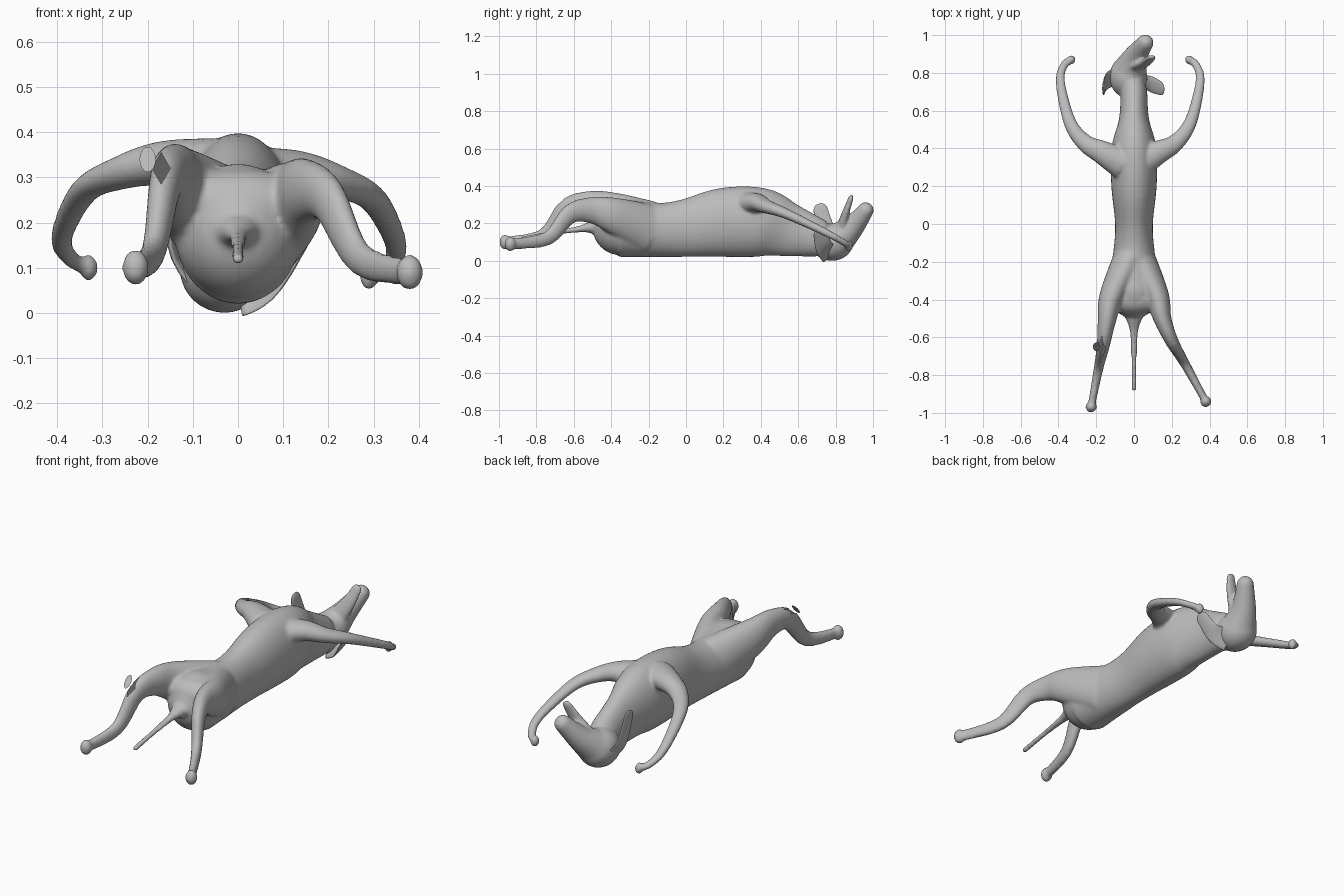
import bpy, bmesh, math
from mathutils import Vector, Matrix

default_cube = bpy.data.objects.get("Cube")
if default_cube:
    bpy.data.objects.remove(default_cube)

colour = (0.5, 0.5, 0.5, 1)
grey = bpy.data.materials.new("plain grey")
grey.use_nodes = True
grey.diffuse_color = colour
grey.node_tree.nodes["Principled BSDF"].inputs["Base Color"].default_value = colour


def spline(keys, steps=5):
    """Smooth interpolation through every key row, ending in a rounded tip."""
    rows = [Vector(key) for key in keys]
    last = len(rows) - 1
    result = []
    for i in range(last):
        start, end = rows[i], rows[i + 1]
        before, after = rows[max(i - 1, 0)], rows[min(i + 2, last)]
        leave, arrive = (end - before) / 2, (after - start) / 2
        for step in range(steps):
            t = step / steps
            ease = t * t * (3 - 2 * t)
            result.append(start.lerp(end, ease) + leave * t * (1 - t) ** 2 - arrive * t * t * (1 - t))
    along = (rows[last] - result[-1]).to_3d().normalized()
    for step in range(steps):
        angle = math.pi / 2 * step / steps
        centre = rows[last].to_3d() + along * rows[last][3] * math.sin(angle)
        result.append(Vector((*centre, *(radius * math.cos(angle) for radius in rows[last][3:]))))
    return result


def loft(bm, keys, hint=(0, 0, 1), sides=32):
    """Closed skin of ellipses; each key is a centre, a side radius and a hint radius."""
    rows = spline(keys)
    centres = [row.to_3d() for row in rows]
    rings = []
    for i, row in enumerate(rows):
        ahead = centres[min(i + 1, len(rows) - 1)]
        behind = centres[max(i - 1, 0)]
        along = (ahead - behind).normalized()
        side = Vector(hint).cross(along).normalized()
        up = along.cross(side)
        ring = []
        for k in range(sides):
            angle = math.tau * k / sides
            offset = side * math.cos(angle) * row[3] + up * math.sin(angle) * row[4]
            ring.append(bm.verts.new(centres[i] + offset))
        rings.append(ring)
    for ring, following in zip(rings, rings[1:]):
        for k in range(sides):
            bm.faces.new((ring[k - 1], ring[k], following[k], following[k - 1]))
    bm.faces.new(rings[0])
    bm.faces.new(rings[-1])


def taper(bm, path, thick, decay, thin, depth=1, hint=(0, 0, 1)):
    """Loft whose width shrinks by a fixed ratio at every point of the path."""
    widths = [max(thick * decay ** i, thin) for i in range(len(path))]
    loft(bm, [(*point, width, width * depth) for point, width in zip(path, widths)], hint)


def ball(bm, centre, size):
    place = Matrix.Translation(centre) @ Matrix.Diagonal((*size, 1))
    bmesh.ops.create_uvsphere(bm, u_segments=32, v_segments=20, radius=1, matrix=place)


def finish(name, bm):
    bmesh.ops.recalc_face_normals(bm, faces=bm.faces)
    mesh = bpy.data.meshes.new(name)
    bm.to_mesh(mesh)
    bm.free()
    mesh.materials.append(grey)
    mesh.polygons.foreach_set("use_smooth", [True] * len(mesh.polygons))
    part = bpy.data.objects.new(name, mesh)
    bpy.context.collection.objects.link(part)
    return part


body = bmesh.new()

# Torso and neck, resting on a level back: position, half width, top
back = 0.02
torso = [(-.35, .14, .33), (-.15, .11, .31), (0, .1, .33), (.2, .12, .39),
         (.4, .12, .39), (.55, .08, .31), (.7, .07, .23)]
loft(body, [(0, y, (top + back) / 2, half, (top - back) / 2) for y, half, top in torso])

# Rump, and the groin that joins both thighs
ball(body, (0, -.35, .18), (.14, .15, .15))
ball(body, (0, -.39, .24), (.16, .09, .08))

# Hind legs: the right one is held closer in and higher
left_hind = [(.03, -.2, .17), (.12, -.38, .24), (.15, -.5, .27),
             (.2, -.62, .25), (.27, -.74, .12), (.38, -.94, .09)]
right_hind = [(-min(x, .09 + x * .36), y * 1.03, z * 1.12) for x, y, z in left_hind]

# Forelegs: the right one is set wider and higher
left_fore = [(.02, .32, .3), (.13, .38, .31), (.22, .43, .29), (.3, .54, .25),
             (.35, .75, .15), (.33, .84, .1), (.29, .87, .08)]
right_fore = [(-x - .04, y, z + .02) for x, y, z in left_fore]

for hind, fore in ((left_hind, left_fore), (right_hind, right_fore)):
    taper(body, hind, .09, .73, .019, depth=1.5)
    ball(body, hind[-1], (.03, .03, .04))
    taper(body, fore, .085, .74, .022, depth=.8)
    ball(body, fore[-1], (.02, .025, .03))

# Tail with a broad root
taper(body, [(0, -.42, .18), (0, -.5, .18), (0, -.57, .17), (0, -.7, .15), (0, -.87, .12)],
      .09, .5, .016, depth=.8)

# Skull, raised muzzle and open lower jaw
ball(body, (-.03, .78, .1), (.1, .115, .1))
taper(body, [(-.02, .82, .12), (.01, .89, .18), (.06, .96, .27)], .09, .7, .04)
taper(body, [(.01, .83, .18), (.06, .855, .26), (.09, .88, .33)], .05, .75, .02, depth=.5, hint=(0, 1, 0))

# Fuse the overlapping forms into one smooth skin
dog = finish("dog_body", body)
fuse = dog.modifiers.new("fuse", "REMESH")
fuse.mode = "VOXEL"
fuse.voxel_size = 0.008
relax = dog.modifiers.new("relax", "SMOOTH")
relax.iterations = 9
fused = bpy.data.meshes.new_from_object(dog.evaluated_get(bpy.context.evaluated_depsgraph_get()))
skin = bmesh.new()
skin.from_mesh(fused)
bpy.data.objects.remove(dog)
bpy.data.meshes.remove(fused)


# Diamond opening in the right knee
def in_opening(face, reach=1):
    x, y, z = face.calc_center_median()
    return y < -.55 and face.normal.y < 0 and abs(x + .17) / .02 + abs(z - .32) / .035 < reach


for across in (-1, 1):
    for rise in (-1, 1):
        near = [face for face in skin.faces if in_opening(face, 2)]
        around = {part for face in near for part in (*face.verts, *face.edges)}
        bmesh.ops.bisect_plane(skin, geom=near + list(around), plane_co=(across * .02 - .17, 0, .32),
                               plane_no=(across * .035, 0, rise * .02))
bmesh.ops.delete(skin, geom=[face for face in skin.faces if in_opening(face)], context="FACES")
finish("dog_body", skin)

# Loose flake beside the knee
flake = bmesh.new()
outline = []
for k in range(16):
    angle = math.tau * k / 16
    across, rise = math.cos(angle) * .018, math.sin(angle) * .028
    outline.append(flake.verts.new((across - .2, rise * .8 - .65, rise + .34)))
flake.faces.new(outline)
finish("loose_flake", flake)

# Ears draped round the neck
ears = {"left_ear": [(.01, .77, .04), (.09, .74, .07), (.14, .72, .14)],
        "right_ear": [(-.06, .8, .04), (-.14, .76, .13), (-.16, .72, .27)]}
for name, path in ears.items():
    ear = bmesh.new()
    taper(ear, path, .06, .8, .02, depth=.2, hint=(1, 0, 0))
    finish(name, ear)
